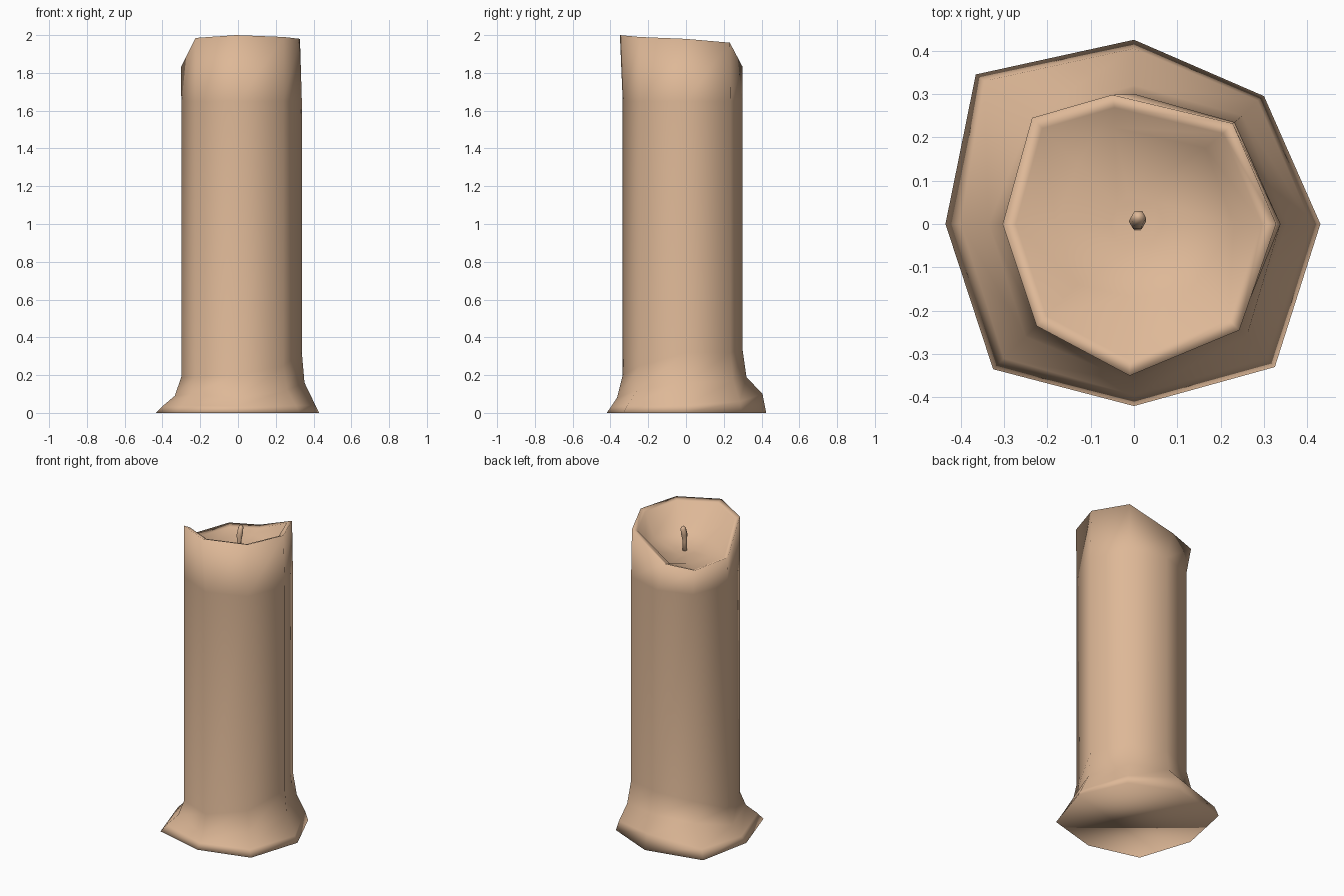
import bpy, bmesh
from math import cos, sin, pi
from mathutils import Vector

if "Cube" in bpy.data.objects:
    bpy.data.objects.remove(bpy.data.objects["Cube"])

wax = bpy.data.materials.new("tan_wax")
wax.diffuse_color = (0.73, 0.48, 0.31, 1)
wax.use_nodes = True
wax.node_tree.nodes["Principled BSDF"].inputs["Base Color"].default_value = wax.diffuse_color


def loft(name, rings):
    """Skin a list of equal-sized vertex rings, closing both ends."""
    bm = bmesh.new()
    loops = [[bm.verts.new(p) for p in ring] for ring in rings]
    n = len(loops[0])
    for a, b in zip(loops, loops[1:]):
        for i in range(n):
            j = (i + 1) % n
            bm.faces.new((a[i], a[j], b[j], b[i]))
    bm.faces.new(loops[0][::-1])
    bm.faces.new(loops[-1])
    bmesh.ops.recalc_face_normals(bm, faces=bm.faces)
    me = bpy.data.meshes.new(name)
    bm.to_mesh(me)
    bm.free()
    me.materials.append(wax)
    me.shade_smooth()
    ob = bpy.data.objects.new(name, me)
    bpy.context.collection.objects.link(ob)
    return ob


def ring(outline, heights):
    if not isinstance(heights, (list, tuple)):
        heights = [heights] * len(outline)
    return [(x, y, z) for (x, y), z in zip(outline, heights)]


# Outlines run anticlockwise from +x
foot = [(.43, 0), (.30, .295), (0, .425), (-.365, .345),
        (-.435, 0), (-.325, -.335), (0, -.42), (.325, -.33)]
foot_lip = [(.41, 0), (.285, .285), (0, .405), (-.345, .33),
            (-.40, 0), (-.30, -.31), (0, -.395), (.305, -.31)]
flare = [(.352, 0), (.25, .25), (0, .32), (-.235, .25),
         (-.335, 0), (-.25, -.26), (0, -.365), (.26, -.26)]
body = [(.338, 0), (.232, .235), (0, .30), (-.212, .23),
        (-.30, 0), (-.225, -.235), (0, -.335), (.24, -.242)]
rim = [(.328, 0), (.228, .232), (-.05, .298), (-.235, .245),
       (-.303, 0), (-.225, -.235), (-.01, -.35), (.243, -.245)]
bowl = [(.23, 0), (.165, .175), (-.045, .222), (-.13, .14),
        (-.18, 0), (-.13, -.14), (0, -.17), (.14, -.14)]
rim_z = [1.98, 1.96, 1.835, 1.82, 1.83, 1.985, 2.0, 1.99]
lip = [(x * .9, y * .9) for x, y in rim]

# Wax pillar: flared foot, shaft, uneven rim and melted bowl
loft("candle_body", [
    ring(foot, 0),
    ring(foot_lip, [.04, .06, .10, .06, .035, .04, .035, .04]),
    ring(flare, [.16, .17, .19, .17, .09, .10, .08, .12]),
    ring(body, [.32, .32, .33, .30, .19, .19, .20, .25]),
    ring(body, 1.65),
    ring(rim, rim_z),
    ring(lip, [z - .012 for z in rim_z]),
    ring(bowl, [1.82, 1.82, 1.80, 1.80, 1.80, 1.83, 1.84, 1.83]),
    ring([(x * .3, y * .3) for x, y in bowl], 1.795),
])

# Bent wick
path = [(.008, .0, 1.77, .016), (.008, .0, 1.85, .014),
        (.008, .006, 1.90, .02), (.01, .014, 1.94, .018), (.01, .016, 1.955, .008)]
loft("wick", [[(x + r * cos(i * pi / 3), y + r * sin(i * pi / 3), z) for i in range(6)]
              for x, y, z, r in path])
